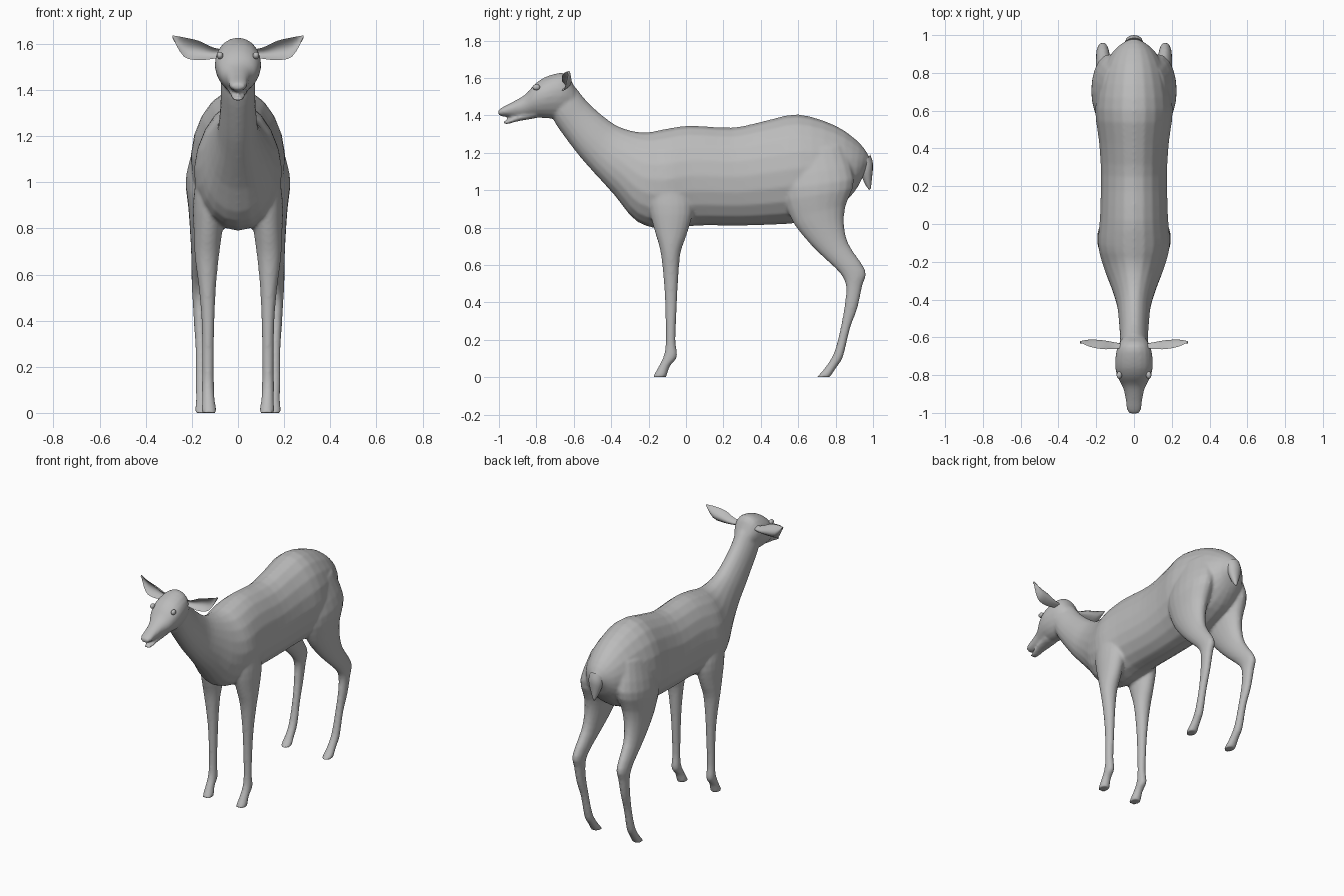
import bpy, bmesh, math

grey = bpy.data.materials.new("soft_grey")
grey.diffuse_color = (0.5, 0.5, 0.5, 1)


def spline(rings, steps):
    """Insert in-between rings along a smooth curve."""
    out = []
    for i in range(len(rings) - 1):
        p0, p1 = rings[max(i - 1, 0)], rings[i]
        p2, p3 = rings[i + 1], rings[min(i + 2, len(rings) - 1)]
        for s in range(steps):
            t = s / steps
            out.append([b + 0.5 * t * (c - a + t * (2*a - 5*b + 4*c - d + t * (3*(b - c) + d - a)))
                        for a, b, c, d in zip(p0, p1, p2, p3)])
    return out + [rings[-1]]


def skin(bm, loops):
    """Bridge closed point loops and cap both ends."""
    vs = [[bm.verts.new(p) for p in loop] for loop in loops]
    n = len(vs[0])
    faces = [bm.faces.new((a[i], a[(i + 1) % n], b[(i + 1) % n], b[i]))
             for a, b in zip(vs, vs[1:]) for i in range(n)]
    faces += [bm.faces.new(vs[0][::-1]), bm.faces.new(vs[-1])]
    bmesh.ops.recalc_face_normals(bm, faces=faces)


def loft(bm, rings, side=1, taper=0.0, n=20, steps=3):
    """Rings are (y, z of one edge, y, z of other edge, centre x, half width)."""
    loops = []
    for y0, z0, y1, z1, cx, w in spline(rings, steps):
        loop = []
        for k in range(n):
            a = 2 * math.pi * k / n
            s = math.sin(a)
            t = 0.5 + 0.5 * s
            loop.append((side * (cx + w * math.cos(a) * (1 - taper * s)),
                         y0 + (y1 - y0) * t, z0 + (z1 - z0) * t))
        loops.append(loop)
    skin(bm, loops)


def finish(bm, name, angle=60):
    me = bpy.data.meshes.new(name)
    bm.to_mesh(me)
    bm.free()
    ob = bpy.data.objects.new(name, me)
    bpy.context.collection.objects.link(ob)
    me.materials.append(grey)
    bpy.ops.object.select_all(action='DESELECT')
    ob.select_set(True)
    bpy.context.view_layer.objects.active = ob
    bpy.ops.object.shade_smooth_by_angle(angle=math.radians(angle))
    return ob


body = bmesh.new()

# trunk and neck, from rump to throat
loft(body, [
    (.95, 1.08, .985, 1.17, 0, .04), (.90, .99, .93, 1.25, 0, .11),
    (.80, .90, .80, 1.345, 0, .17), (.62, .83, .60, 1.405, 0, .205),
    (.45, .815, .42, 1.37, 0, .185), (.28, .81, .25, 1.335, 0, .175),
    (.05, .81, .02, 1.345, 0, .18), (-.10, .79, -.12, 1.325, 0, .19),
    (-.26, .83, -.20, 1.31, 0, .16), (-.38, .97, -.28, 1.315, 0, .12),
    (-.48, 1.08, -.37, 1.345, 0, .09), (-.56, 1.17, -.46, 1.41, 0, .08),
    (-.63, 1.26, -.535, 1.48, 0, .075), (-.70, 1.36, -.60, 1.56, 0, .075),
    (-.72, 1.42, -.65, 1.58, 0, .065)], taper=0.08)

# skull and upper muzzle
loft(body, [
    (-.61, 1.42, -.595, 1.55, 0, .06), (-.68, 1.385, -.645, 1.625, 0, .09),
    (-.755, 1.385, -.74, 1.61, 0, .10), (-.82, 1.39, -.805, 1.57, 0, .086),
    (-.88, 1.388, -.855, 1.515, 0, .058), (-.935, 1.39, -.92, 1.475, 0, .044),
    (-.985, 1.395, -.978, 1.445, 0, .038), (-1.005, 1.403, -1.003, 1.428, 0, .024)],
    taper=-0.12)

# lower jaw
loft(body, [
    (-.80, 1.385, -.80, 1.43, 0, .05), (-.90, 1.368, -.90, 1.40, 0, .036),
    (-.95, 1.354, -.95, 1.376, 0, .027), (-.977, 1.354, -.977, 1.368, 0, .017)])

for side in (-1, 1):
    # front leg, shoulder to hoof
    loft(body, [
        (-.20, 1.10, 0, 1.10, .11, .06), (-.20, .92, .04, .92, .122, .072),
        (-.17, .79, .01, .78, .13, .062), (-.138, .68, -.028, .67, .135, .052),
        (-.122, .55, -.04, .55, .133, .038), (-.112, .40, -.048, .40, .13, .028),
        (-.108, .20, -.056, .20, .13, .024), (-.118, .12, -.047, .11, .13, .027),
        (-.145, .06, -.085, .06, .128, .027), (-.178, 0, -.105, 0, .125, .034)], side)
    # hind leg, hip to hoof
    loft(body, [
        (.52, 1.20, .84, 1.24, .10, .07), (.51, 1.0, .90, 1.06, .13, .095),
        (.56, .85, .855, .92, .14, .075), (.63, .75, .845, .82, .148, .06),
        (.72, .655, .87, .71, .157, .046), (.82, .56, .96, .57, .165, .036),
        (.855, .49, .943, .49, .166, .031), (.85, .40, .917, .37, .165, .026),
        (.83, .28, .877, .26, .16, .024), (.795, .14, .84, .11, .158, .026),
        (.75, .06, .81, .06, .155, .027), (.70, 0, .77, 0, .155, .034)], side)

# fuse the parts into one flowing skin
ob = finish(body, "body_head_and_legs")
fuse = ob.modifiers.new("fuse", 'REMESH')
fuse.mode = 'VOXEL'
fuse.voxel_size = 0.009
fuse.use_smooth_shade = True
relax = ob.modifiers.new("relax", 'SMOOTH')
relax.factor = 0.5
relax.iterations = 5

# tail
tail = bmesh.new()
loft(tail, [
    (.92, 1.10, .985, 1.19, 0, .05), (.94, 1.07, 1.0, 1.14, 0, .045),
    (.958, 1.03, .995, 1.07, 0, .026), (.98, 1.0, .988, 1.008, 0, .005)], n=12)
finish(tail, "tail")

# cupped ears: x, back y, bottom z, top z, cup depth
ear_rings = [(.06, -.635, 1.545, 1.575, .02), (.11, -.625, 1.535, 1.585, .035),
             (.17, -.615, 1.53, 1.613, .045), (.235, -.612, 1.545, 1.628, .035),
             (.285, -.62, 1.628, 1.637, .005)]
us = [-1 + i / 4 for i in range(9)]
for side, label in ((-1, "left"), (1, "right")):
    ear = bmesh.new()
    loops = []
    for x, y, z0, z1, d in spline(ear_rings, 3):
        mid, h = (z0 + z1) / 2, (z1 - z0) / 2
        back = [(side * x, y - d * u * u, mid + h * u) for u in us]
        front = [(side * x, y - d * u * u - .012 * (1 - u * u) - .002, mid + h * u)
                 for u in reversed(us)]
        loops.append(back + front)
    skin(ear, loops)
    finish(ear, label + "_ear")

    # eye
    eye = bmesh.new()
    bmesh.ops.create_uvsphere(eye, u_segments=16, v_segments=10, radius=1)
    for v in eye.verts:
        v.co = (side * .078 + v.co.x * .014, -.80 + v.co.y * .02, 1.55 + v.co.z * .016)
    finish(eye, label + "_eye")
